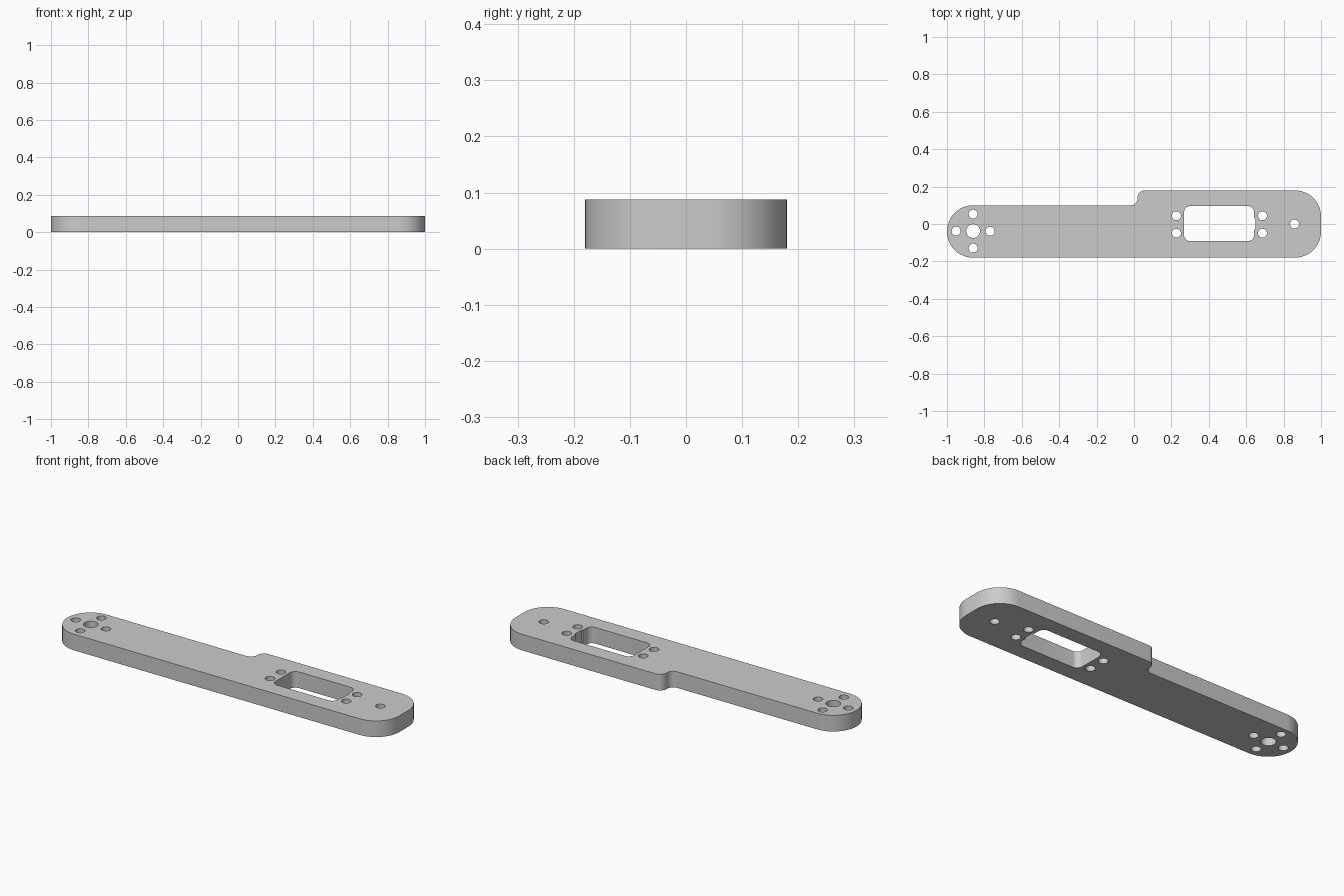
import bpy
import bmesh
import math
from mathutils import Vector

THICKNESS = 0.088

cube = bpy.data.objects.get("Cube")
if cube:
    bpy.data.objects.remove(cube, do_unlink=True)


def rounded(corners, steps=12):
    """Closed outline from (x, y, fillet radius) corners."""
    points = []
    for i, (x, y, r) in enumerate(corners):
        p = Vector((x, y))
        before = (Vector(corners[i - 1][:2]) - p).normalized()
        after = (Vector(corners[(i + 1) % len(corners)][:2]) - p).normalized()
        # All corners are square, so the arc runs from -after to -before
        centre = p + (before + after) * r
        for k in range(steps + 1):
            t = k / steps * math.pi / 2
            points.append(centre - r * (after * math.cos(t) + before * math.sin(t)))
    return points


def circle(x, y, r, sides=32):
    return [Vector((x + r * math.cos(math.tau * k / sides),
                    y + r * math.sin(math.tau * k / sides))) for k in range(sides)]


# Arm outline: narrow rounded end, step, wide rounded end
loops = [rounded([(-1, -0.18, 0.14), (1, -0.18, 0.14), (1, 0.18, 0.14),
                  (0.018, 0.18, 0.04), (0.018, 0.1, 0.035), (-1, 0.1, 0.14)])]

# Motor window with a shallow cable notch
loops.append(rounded([(0.268, -0.092, 0.033), (0.642, -0.092, 0.033),
                      (0.642, -0.03, 0.003), (0.65, -0.03, 0.003),
                      (0.65, 0.03, 0.003), (0.642, 0.03, 0.003),
                      (0.642, 0.096, 0.033), (0.268, 0.096, 0.033)], 8))

# Screw holes beside the window and at the wide end
for x in (0.227, 0.687):
    for y in (-0.049, 0.044):
        loops.append(circle(x, y, 0.024))
loops.append(circle(0.858, 0, 0.024))

# Hub bore with four screw holes around it
hub_x, hub_y = -0.86, -0.038
loops.append(circle(hub_x, hub_y, 0.037))
for k in range(4):
    a = k * math.pi / 2
    loops.append(circle(hub_x + 0.091 * math.cos(a), hub_y + 0.091 * math.sin(a), 0.024))

# Fill the outline around the holes and raise it to a plate
bm = bmesh.new()
for loop in loops:
    verts = [bm.verts.new((p.x, p.y, 0)) for p in loop]
    for a, b in zip(verts, verts[1:] + verts[:1]):
        bm.edges.new((a, b))
bmesh.ops.remove_doubles(bm, verts=bm.verts[:], dist=0.0002)
bmesh.ops.triangle_fill(bm, use_beauty=True, use_dissolve=False,
                        edges=bm.edges[:], normal=(0, 0, 1))
raised = bmesh.ops.extrude_face_region(bm, geom=bm.faces[:], use_keep_orig=True)
top = [g for g in raised["geom"] if isinstance(g, bmesh.types.BMVert)]
bmesh.ops.translate(bm, verts=top, vec=(0, 0, THICKNESS))
bmesh.ops.recalc_face_normals(bm, faces=bm.faces[:])

mesh = bpy.data.meshes.new("arm_plate")
bm.to_mesh(mesh)
bm.free()
arm = bpy.data.objects.new("arm_plate", mesh)
bpy.context.collection.objects.link(arm)

# Plain grey finish
grey = bpy.data.materials.new("plain_grey")
grey.use_nodes = True
colour = (0.6, 0.6, 0.6, 1)
grey.diffuse_color = colour
grey.node_tree.nodes["Principled BSDF"].inputs["Base Color"].default_value = colour
mesh.materials.append(grey)

bpy.ops.object.select_all(action="DESELECT")
arm.select_set(True)
bpy.context.view_layer.objects.active = arm
bpy.ops.object.shade_smooth_by_angle(angle=math.radians(30))
